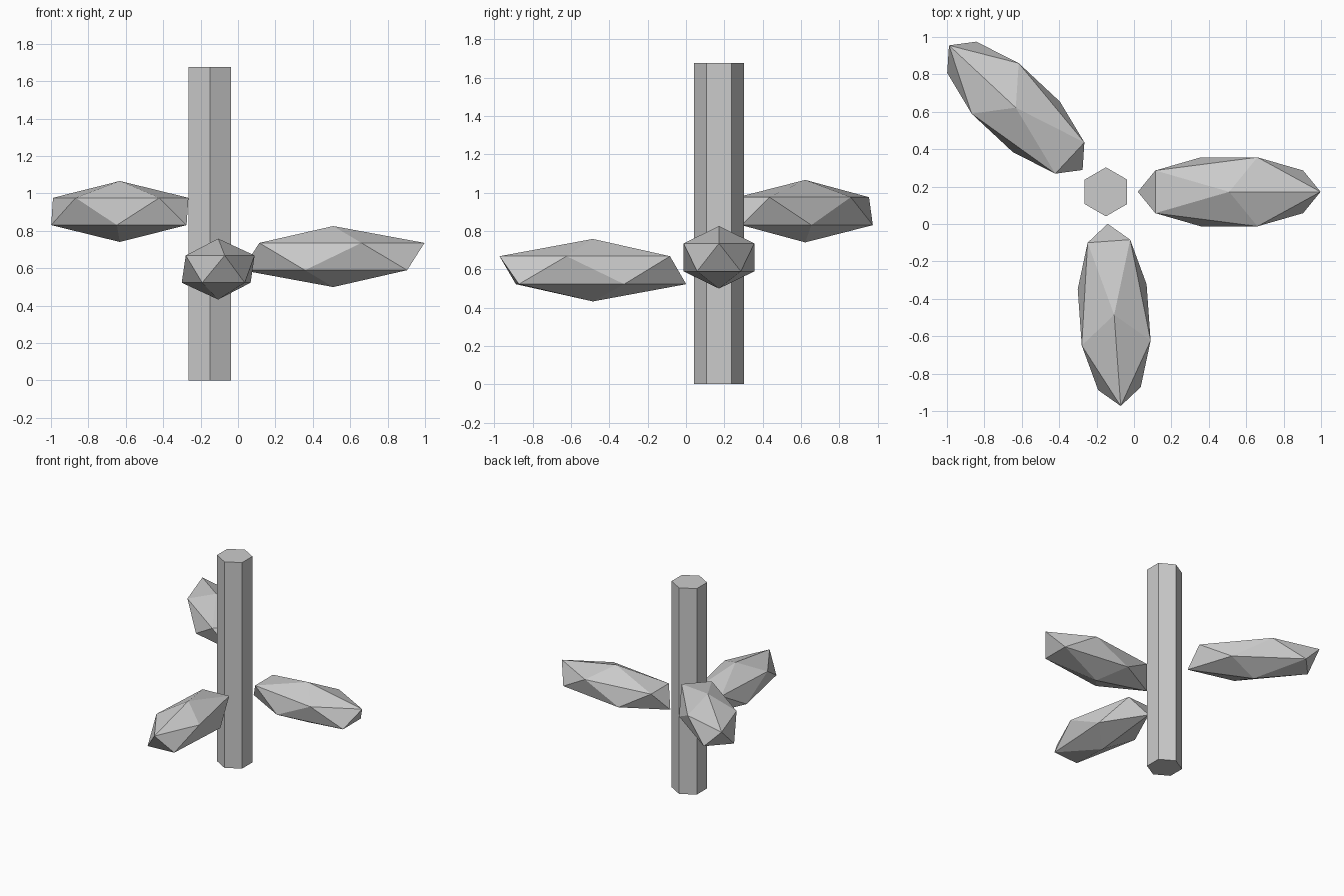
import bpy
from math import radians

cube = bpy.data.objects.get("Cube")
if cube:
    bpy.data.objects.remove(cube, do_unlink=True)

# Single plain grey
grey = bpy.data.materials.new("light_grey")
grey.use_nodes = True
colour = (0.6, 0.6, 0.6, 1)
grey.diffuse_color = colour
grey.node_tree.nodes["Principled BSDF"].inputs["Base Color"].default_value = colour


def finish(name):
    obj = bpy.context.object
    obj.name = obj.data.name = name
    obj.data.materials.append(grey)
    return obj


def leaf(name, centre, heading):
    """Stretched icosahedron pointing outward along its heading."""
    bpy.ops.mesh.primitive_ico_sphere_add(
        subdivisions=1, radius=1, location=centre, rotation=(0, 0, radians(heading)))
    finish(name).scale = (0.546, 0.217, 0.163)


# Six-sided stem, corners facing front and back
height = 1.676
bpy.ops.mesh.primitive_cylinder_add(
    vertices=6, radius=0.131, depth=height, location=(-0.15, 0.172, height / 2))
finish("stem")

# Three leaves at different heights around the stem
leaf("left_leaf", (0.509, 0.172, 0.662), 0)
leaf("front_leaf", (-0.106, -0.486, 0.595), -85.9)
leaf("back_right_leaf", (-0.632, 0.622, 0.903), 137)
